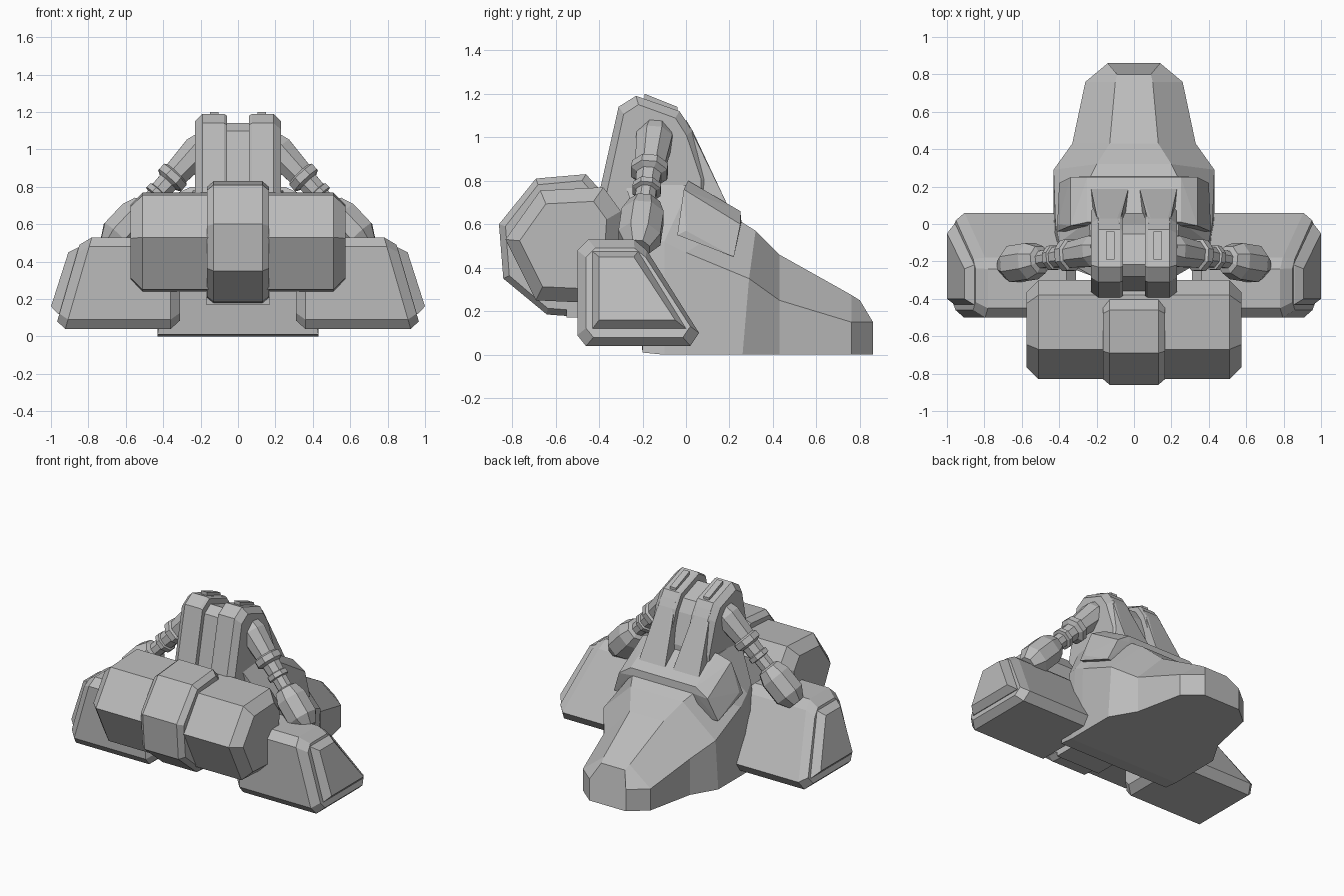
import bpy, bmesh, math
from mathutils import Vector

if "Cube" in bpy.data.objects:
    bpy.data.objects.remove(bpy.data.objects["Cube"])

grey = bpy.data.materials.new("plain_grey")
grey.use_nodes = True
grey.diffuse_color = (0.5, 0.5, 0.5, 1)
grey.node_tree.nodes["Principled BSDF"].inputs["Base Color"].default_value = (0.5, 0.5, 0.5, 1)


def finish(name, bm):
    bmesh.ops.recalc_face_normals(bm, faces=bm.faces[:])
    mesh = bpy.data.meshes.new(name)
    bm.to_mesh(mesh)
    bm.free()
    mesh.materials.append(grey)
    obj = bpy.data.objects.new(name, mesh)
    bpy.context.collection.objects.link(obj)
    return obj


def loft(name, rings):
    """Skin a row of equal-length point rings and cap both ends."""
    bm = bmesh.new()
    rows = [[bm.verts.new(p) for p in ring] for ring in rings]
    n = len(rows[0])
    for a, b in zip(rows, rows[1:]):
        for i in range(n):
            j = (i + 1) % n
            bm.faces.new((a[i], a[j], b[j], b[i]))
    bm.faces.new(rows[0])
    bm.faces.new(rows[-1])
    return finish(name, bm)


def convex(name, points):
    bm = bmesh.new()
    for p in points:
        bm.verts.new(p)
    result = bmesh.ops.convex_hull(bm, input=bm.verts[:])
    loose = [v for v in bm.verts if not v.link_faces]
    bmesh.ops.delete(bm, geom=loose, context="VERTS")
    bmesh.ops.dissolve_limit(bm, angle_limit=0.02, verts=bm.verts[:], edges=bm.edges[:])
    return finish(name, bm)


def inset(profile, d):
    """Shrink a side profile towards its middle by about d on every side."""
    lo = [min(p[k] for p in profile) for k in (0, 1)]
    hi = [max(p[k] for p in profile) for k in (0, 1)]
    out = []
    for p in profile:
        out.append(tuple((lo[k] + hi[k]) / 2 + (p[k] - (lo[k] + hi[k]) / 2)
                         * (1 - 2 * d / (hi[k] - lo[k])) for k in (0, 1)))
    return out


def ring(x, profile):
    return [(x, y, z) for y, z in profile]


def both(points):
    return [(s * x, y, z) for s in (1, -1) for x, y, z in points]


def mirror(obj):
    m = obj.modifiers.new("mirror", "MIRROR")
    m.use_axis[0] = True
    m.use_mirror_merge = False


# Rear hull: bottom, shoulder and top point of each station
stations = [
    [(.14, .86, 0), (.14, .86, .15), (.09, .80, .25)],
    [(.26, .76, 0), (.26, .76, .15), (.10, .76, .275)],
    [(.33, .43, 0), (.33, .43, .25), (.13, .43, .46)],
    [(.43, .26, 0), (.43, .29, .35), (.20, .32, .57)],
    [(.43, .0, 0), (.42, .0, .47), (.24, .24, .62)],
    [(.43, -.1, 0), (.40, -.1, .52), (.24, .02, .78)],
    [(.43, -.2, .01), (.36, -.2, .55), (.22, -.28, .78)],
]
loft("rear_hull", [s + [(-x, y, z) for x, y, z in reversed(s)] for s in stations])

# Saddle plate wrapping the ankle
convex("ankle_saddle", both([
    (.25, .01, .80), (.25, .25, .66), (.25, .255, .61), (.34, .25, .60),
    (.40, .22, .45), (.41, .0, .57), (.34, -.01, .76), (.41, -.04, .55)]))

# Ankle tower: twin columns, back fins, cap plates and recessed centre
column = [(-.42, .65), (-.31, 1.14), (-.23, 1.19), (-.03, 1.12), (.03, 1.03),
          (.11, .80), (.11, .5), (-.36, .5)]
mirror(loft("ankle_column", [ring(.06, inset(column, .01)), ring(.075, column),
                             ring(.19, column), ring(.23, inset(column, .04))]))
mirror(convex("ankle_fin", [
    (.08, .0, 1.08), (.19, .0, 1.08), (.09, .03, 1.03), (.18, .03, 1.03),
    (.03, .19, .69), (.23, .19, .69), (.03, .0, .6), (.23, .0, .6)]))
cap = [(-.19, 1.16), (-.19, 1.20), (-.04, 1.14), (-.04, 1.10)]
mirror(loft("cap_plate", [ring(.105, cap), ring(.15, cap)]))
loft("ankle_centre", [ring(x, inset(column, .05)) for x in (-.07, .07)])

# Wide toe with chamfered ends
toe = [(-.67, .755), (-.38, .77), (-.30, .66), (-.32, .35), (-.47, .24),
       (-.69, .25), (-.83, .53)]
small = inset(toe, .065)
loft("wide_toe", [ring(-.575, small), ring(-.51, toe), ring(.51, toe), ring(.575, small)])

# Central toe band, slightly barrel shaped
band = [(-.69, .81), (-.46, .83), (-.36, .72), (-.36, .2), (-.44, .17), (-.64, .185),
        (-.84, .35), (-.86, .60)]
edge = inset(band, .03)
loft("toe_band", [ring(-.165, edge), ring(-.13, band), ring(.13, band), ring(.165, edge)])
link = [(-.55, .6), (-.1, .6), (-.1, .25), (-.2, .17), (-.55, .17)]
loft("toe_link", [ring(x, link) for x in (-.17, .17)])

# Side outriggers: sloping outer face with a raised bevelled panel
pad = [(-.50, .09), (-.50, .48), (-.45, .53), (-.24, .53), (-.18, .48), (.06, .10),
       (.02, .04), (-.46, .04)]


def sloped(profile, foot, lean):
    return [(foot - lean * z, y, z) for y, z in profile]


mirror(loft("outrigger", [ring(.31, inset(pad, .045)), ring(.36, pad),
                          sloped(pad, .935, .29), sloped(inset(pad, .04), .99, .29)]))
window = [(-.43, .12), (-.43, .475), (-.22, .475), (.0, .12)]
core = [(-.40, .16), (-.40, .45), (-.24, .45), (-.05, .16)]
mirror(loft("outrigger_panel", [sloped(window, .95, .29), sloped(window, .995, .29),
                                sloped(core, 1.051, .32)]))

# Diagonal struts: distance along the axis and radius
steps = [(.0, .075), (.05, .09), (.22, .075), (.23, .09), (.27, .09), (.285, .062),
         (.35, .058), (.355, .07), (.385, .07), (.39, .05), (.46, .05), (.47, .078),
         (.54, .105), (.68, .105), (.75, .06)]
start, end = Vector((.18, -.14, 1.03)), Vector((.68, -.22, .5))
axis = (end - start).normalized()
side = axis.cross(Vector((0, 1, 0))).normalized()
up = axis.cross(side)
angles = [math.tau * (i + .5) / 8 for i in range(8)]
mirror(loft("strut", [[start + axis * t + (side * math.cos(a) + up * math.sin(a)) * r
                       for a in angles] for t, r in steps]))
